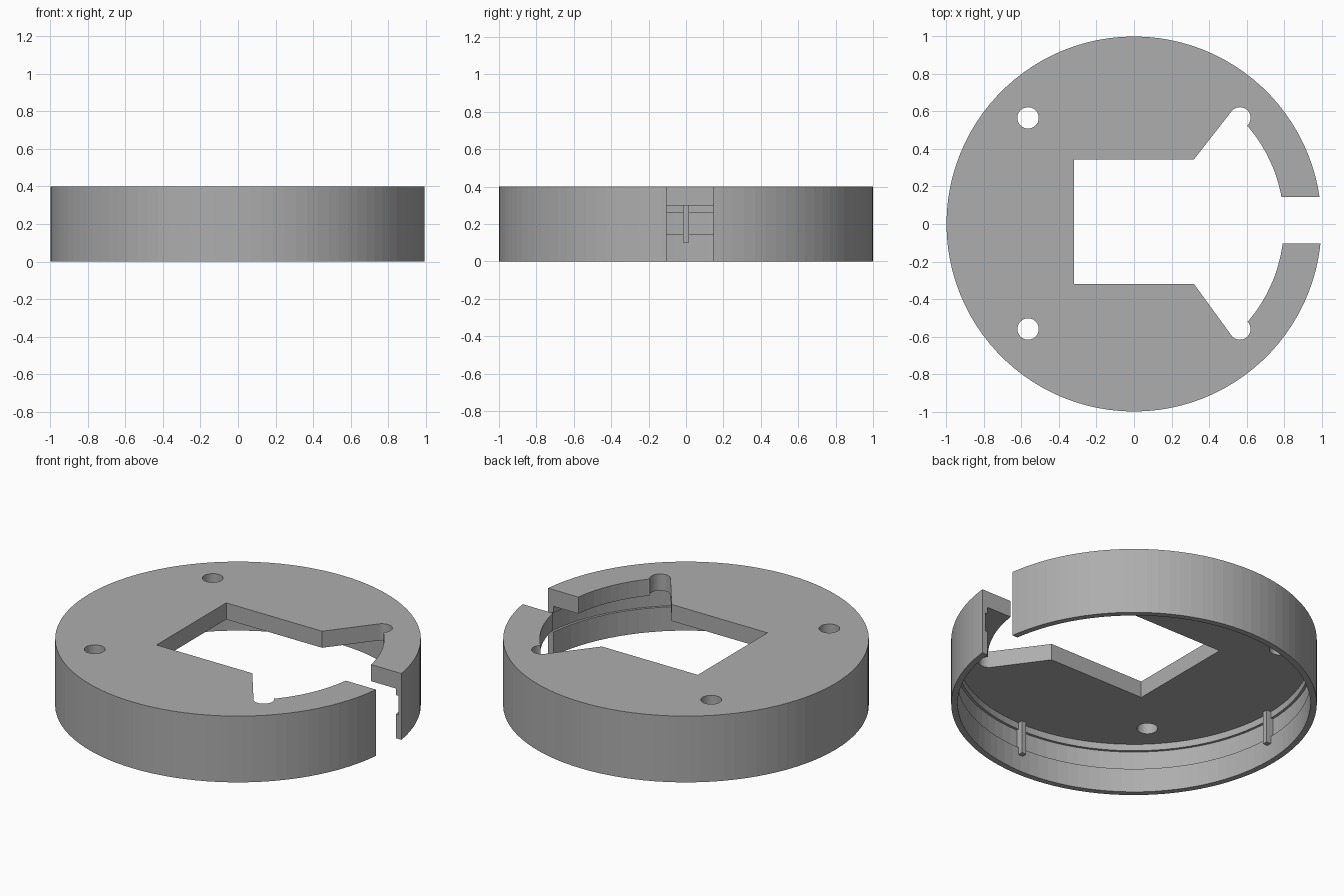
import bpy, bmesh
from math import sin, cos, tau, radians
from mathutils import Matrix

if "Cube" in bpy.data.objects:
    bpy.data.objects.remove(bpy.data.objects["Cube"])

grey = bpy.data.materials.new("plain grey")
grey.use_nodes = True
colour = (0.42, 0.42, 0.42, 1)
grey.diffuse_color = colour
grey.node_tree.nodes["Principled BSDF"].inputs["Base Color"].default_value = colour


def add_object(name, bm):
    bmesh.ops.recalc_face_normals(bm, faces=bm.faces)
    mesh = bpy.data.meshes.new(name)
    bm.to_mesh(mesh)
    bm.free()
    mesh.materials.append(grey)
    obj = bpy.data.objects.new(name, mesh)
    bpy.context.collection.objects.link(obj)
    return obj


def prism(name, outline, low, high):
    bm = bmesh.new()
    face = bm.faces.new([bm.verts.new((x, y, low)) for x, y in outline])
    top = bmesh.ops.extrude_face_region(bm, geom=[face])["geom"]
    verts = [v for v in top if isinstance(v, bmesh.types.BMVert)]
    bmesh.ops.translate(bm, verts=verts, vec=(0, 0, high - low))
    return add_object(name, bm)


def circle(cx, cy, radius, count):
    return [(cx + radius * cos(tau * i / count), cy + radius * sin(tau * i / count))
            for i in range(count)]


def lathe(name, profile, steps):
    bm = bmesh.new()
    verts = [bm.verts.new((r, 0, z)) for r, z in profile]
    edges = [bm.edges.new(pair) for pair in zip(verts, verts[1:])]
    bmesh.ops.spin(bm, geom=verts + edges, axis=(0, 0, 1), cent=(0, 0, 0),
                   angle=tau, steps=steps, use_duplicate=False)
    bmesh.ops.remove_doubles(bm, verts=bm.verts, dist=0.0001)
    # close the flat centre of the plate, above and below
    rims = [e for e in bm.edges if e.is_boundary]
    bmesh.ops.holes_fill(bm, edges=rims, sides=0)
    return add_object(name, bm)


# Round cover: top plate, skirt and inner groove
wall, groove, plate = 0.965, 0.98, 0.3
cover = lathe("cover", [(1, 0.4), (1, 0), (wall, 0), (wall, 0.145), (groove, 0.145),
                        (groove, 0.26), (wall, 0.26), (wall, plate)], 100)

# Cutters: central opening, side slot and four screw holes
arc = [(0.8 * cos(radians(a)), 0.8 * sin(radians(a))) for a in range(40, -41, -4)]
opening = ([(-0.32, -0.32), (-0.32, 0.345), (0.32, 0.345), (0.524, 0.606), (0.565, 0.566)]
           + arc + [(0.565, -0.56), (0.524, -0.6), (0.32, -0.32)])
cutters = [
    prism("opening_cutter", opening, 0.2, 0.6),
    prism("slot_cutter", [(0.7, -0.105), (1.2, -0.105), (1.2, 0.145), (0.7, 0.145)], -0.2, 0.6),
]
for x in (-0.565, 0.565):
    for y in (-0.56, 0.566):
        cutters.append(prism("screw_hole_cutter", circle(x, y, 0.057, 32), 0.2, 0.6))

for cutter in cutters:
    cutter.hide_render = True
    cutter.hide_set(True)
    cutter.display_type = 'WIRE'
    cut = cover.modifiers.new(cutter.name, 'BOOLEAN')
    cut.operation = 'DIFFERENCE'
    cut.solver = 'EXACT'
    cut.object = cutter

# Apply the cuts and drop the helpers
bpy.context.view_layer.objects.active = cover
cover.select_set(True)
for name in [m.name for m in cover.modifiers]:
    bpy.ops.object.modifier_apply(modifier=name)
for cutter in cutters:
    bpy.data.objects.remove(cutter)

# Short upright ribs on the inside of the skirt
for side, angle in (("back", 90), ("left_hand", 180), ("front", 270)):
    rib = prism(side + "_rib", [(0.935, -0.015), (0.985, -0.015), (0.985, 0.015), (0.935, 0.015)],
                0.1, plate)
    rib.data.transform(Matrix.Rotation(radians(angle), 4, 'Z'))
